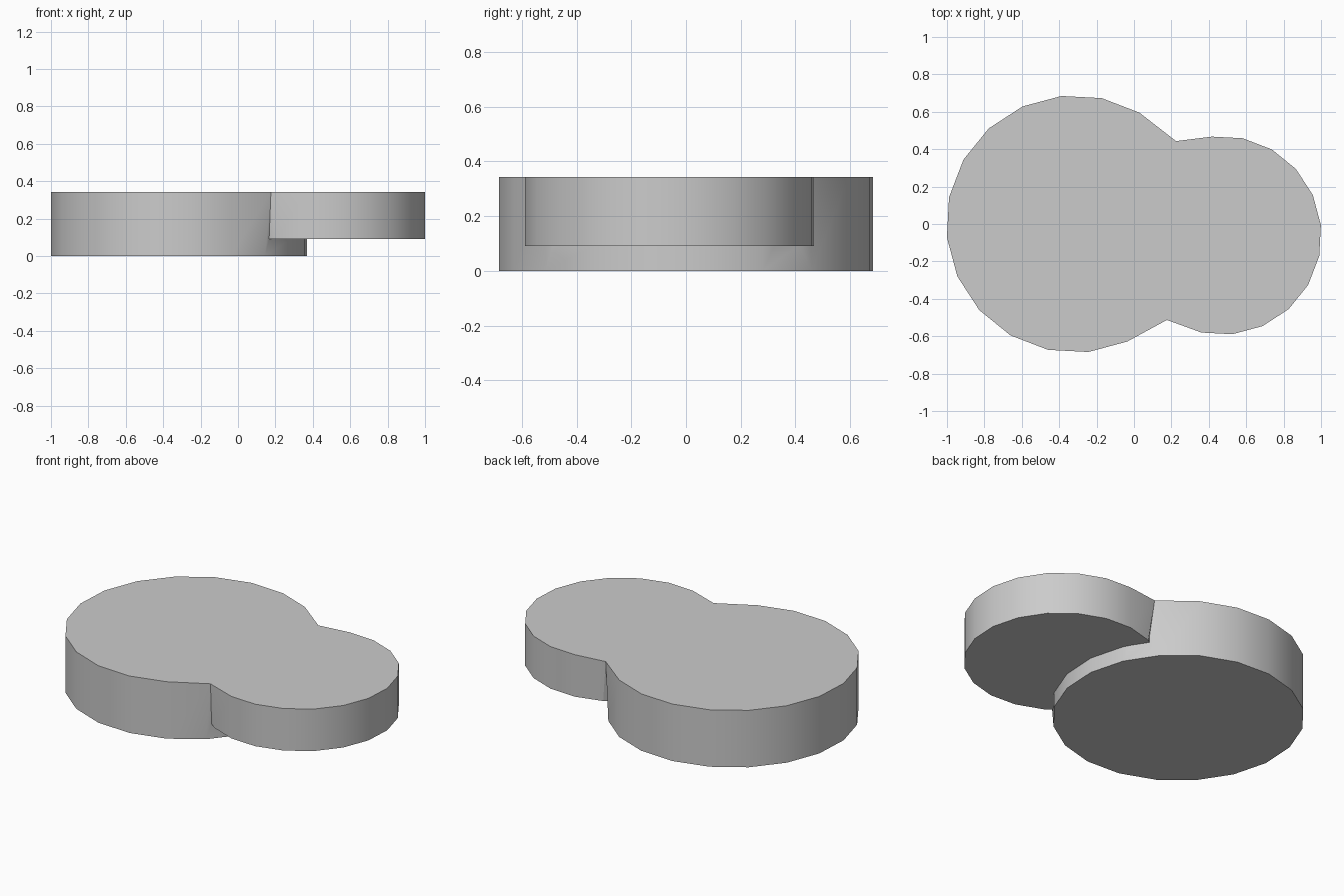
import bpy, bmesh
from math import cos, sin, radians

if "Cube" in bpy.data.objects:
    bpy.data.objects.remove(bpy.data.objects["Cube"])

SIDES, TOP = 20, 0.343


def disc(name, cx, cy, r, base, welds):
    """20-sided slab; welds maps a rim index to a shifted top corner."""
    ring = [(cx + r * cos(radians(6 + 18 * i)), cy + r * sin(radians(6 + 18 * i)))
            for i in range(SIDES)]
    bm = bmesh.new()
    low = [bm.verts.new((x, y, base)) for x, y in ring]
    high = [bm.verts.new((*welds.get(i, p), TOP)) for i, p in enumerate(ring)]
    bm.faces.new(low[::-1])
    bm.faces.new(high)
    for i in range(SIDES):
        j = (i + 1) % SIDES
        bm.faces.new((low[i], low[j], high[j], high[i]))
    mesh = bpy.data.meshes.new(name)
    bm.to_mesh(mesh)
    bm.free()
    obj = bpy.data.objects.new(name, mesh)
    bpy.context.collection.objects.link(obj)
    return obj


# The two discs share their top corners where the outlines meet
back, front = (0.225, 0.443), (0.176, -0.513)
slab = disc("double_disc_slab", -0.316, 0.0, 0.688, 0.0, {2: back, 17: front})
small = disc("small_disc_cutter", 0.471, -0.061, 0.531, 0.09, {6: back, 13: front})

# Fuse into one solid
bpy.context.view_layer.objects.active = slab
slab.select_set(True)
union = slab.modifiers.new("union", 'BOOLEAN')
union.operation, union.solver, union.object = 'UNION', 'EXACT', small
bpy.ops.object.modifier_apply(modifier="union")
bpy.data.objects.remove(small)

# One continuous flat top
bm = bmesh.new()
bm.from_mesh(slab.data)
bmesh.ops.remove_doubles(bm, verts=bm.verts, dist=0.0005)
tops = [f for f in bm.faces if f.normal.z > 0.99 and f.calc_center_median().z > TOP - 0.001]
bmesh.ops.dissolve_faces(bm, faces=tops, use_verts=True)
bm.to_mesh(slab.data)
bm.free()

bpy.ops.object.shade_smooth_by_angle(angle=radians(30))
